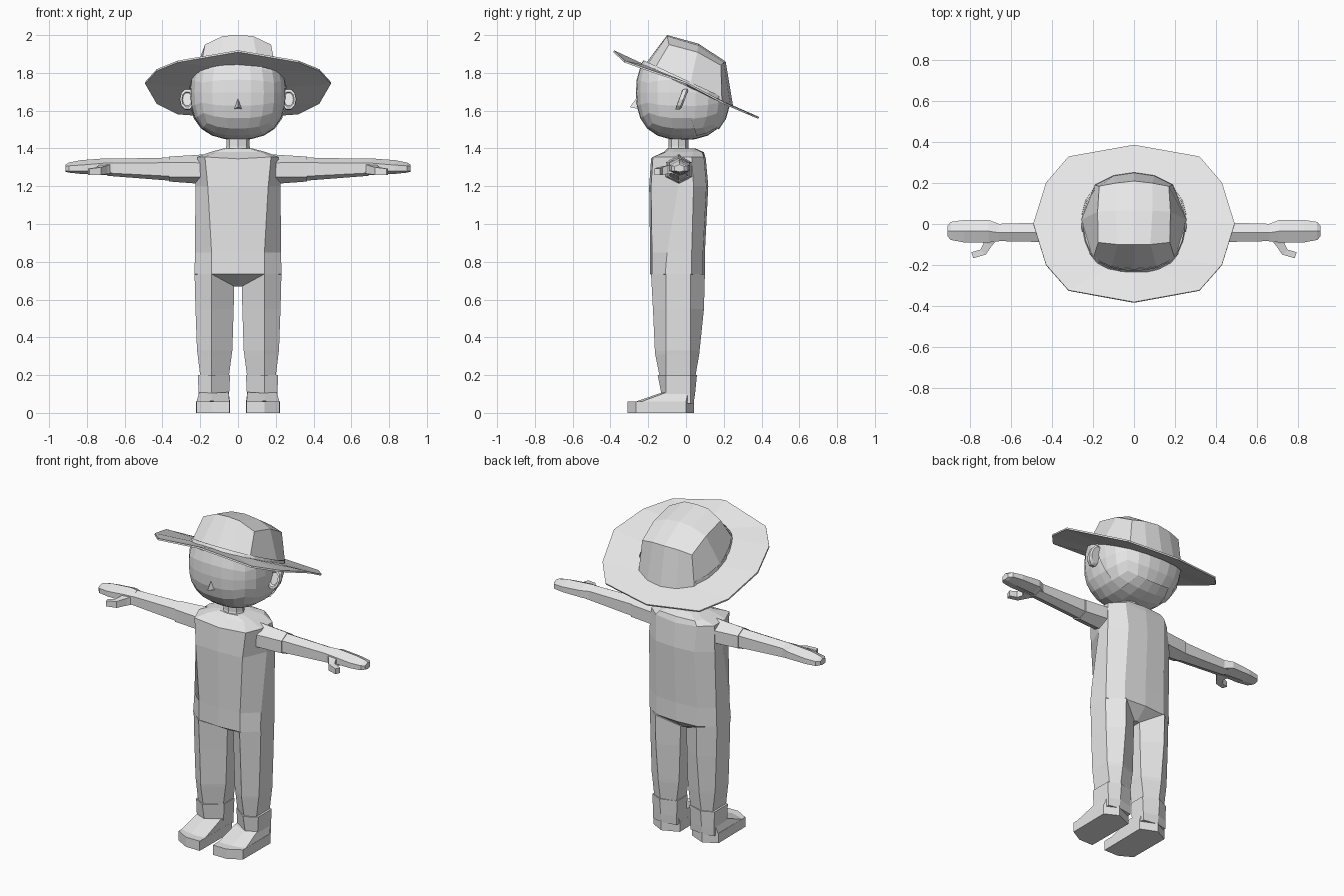
import bpy, bmesh, math
from mathutils import Vector

if "Cube" in bpy.data.objects:
    bpy.data.objects.remove(bpy.data.objects["Cube"])

grey = bpy.data.materials.new("light_grey")
grey.diffuse_color = (0.8, 0.8, 0.8, 1)
grey.use_nodes = True
grey.node_tree.nodes["Principled BSDF"].inputs["Base Color"].default_value = grey.diffuse_color


def finish(name, bm, mirror=False):
    """Turn a bmesh into a named flat-shaded object."""
    bmesh.ops.recalc_face_normals(bm, faces=bm.faces)
    me = bpy.data.meshes.new(name)
    bm.to_mesh(me)
    bm.free()
    me.materials.append(grey)
    ob = bpy.data.objects.new(name, me)
    bpy.context.collection.objects.link(ob)
    if mirror:
        ob.modifiers.new("mirror", 'MIRROR')
    return ob


def loft(name, rings, mirror=False, cap_start=True, cap_end=True):
    """Skin equal-length rings of points, closing the ends."""
    bm = bmesh.new()
    rows = [[bm.verts.new(p) for p in r] for r in rings]
    n = len(rows[0])
    for a, b in zip(rows, rows[1:]):
        for i in range(n):
            j = (i + 1) % n
            bm.faces.new((a[i], a[j], b[j], b[i]))
    if cap_start:
        bm.faces.new(rows[0])
    if cap_end:
        bm.faces.new(rows[-1])
    return finish(name, bm, mirror)


def sym(half):
    """Complete a half ring that runs from front centre to back centre."""
    return half + [(-x, y, z) for x, y, z in half[-2:0:-1]]


# torso: front panel, chamfers, flat sides and back, wedge down to the crotch
def torso_ring(z, fx, yf, ox, y1, y2, bx, yb, dz=0):
    return sym([(0, yf, z), (fx, yf + .01, z + dz), (ox, y1, z + dz), (ox, y2, z + dz),
                (bx, yb - .01, z + dz), (0, yb, z)])


loft("torso", [
    torso_ring(.67, .015, -.08, .02, -.07, .02, .015, .03),
    torso_ring(.735, .14, -.19, .23, -.11, .03, .14, .10),
    torso_ring(.85, .14, -.19, .228, -.10, .03, .14, .10),
    torso_ring(1.2, .16, -.195, .225, -.04, .04, .13, .118),
    torso_ring(1.345, .175, -.185, .215, -.08, .03, .14, .105, .01),
    torso_ring(1.38, .12, -.12, .15, -.07, .04, .12, .095),
    torso_ring(1.40, .06, -.10, .075, -.06, .01, .06, .05)])

# neck
def oval(cx, cy, z, rx, ry, n=8):
    return [(cx + rx * math.cos(math.tau * i / n), cy + ry * math.sin(math.tau * i / n), z)
            for i in range(n)]


loft("neck", [oval(0, -.04, 1.38, .07, .06), oval(0, -.04, 1.41, .062, .052),
              oval(0, -.04, 1.50, .062, .052)])

# legs: six sided, with a hem band above the ankle
def leg_ring(z, xi, xo, yf, yb, lift=0):
    return [(xi, -.075, z - lift), (.14, yf, z), (xo, -.105, z), (xo, .025, z),
            (.14, yb, z), (xi, .025, z - lift)]


loft("leg", [leg_ring(.735, .02, .23, -.185, .10, .065), leg_ring(.55, .023, .225, -.175, .095),
             leg_ring(.33, .03, .217, -.165, .072), leg_ring(.31, .033, .214, -.163, .07),
             leg_ring(.195, .048, .2, -.14, .05)], True)
loft("ankle_cuff", [leg_ring(.20, .042, .213, -.15, .058),
                    leg_ring(.10, .047, .208, -.13, .048),
                    leg_ring(.05, .047, .208, -.13, .04)], True)

# shoes: flat sole with an angled toe, sloping up to the ankle
def shoe_ring(z, toe):
    return [(.045, toe, z), (.14, toe, z), (.22, toe + .045, z), (.222, .0, z),
            (.14, .042, z), (.042, .0, z)]


loft("shoe", [shoe_ring(0, -.31), shoe_ring(.06, -.31)], True)
loft("shoe_top", [
    [(.045, -.26, .058), (.14, -.26, .062), (.22, -.24, .058), (.22, .0, .058),
     (.14, .042, .058), (.042, .0, .058)],
    [(.05, -.10, .11), (.14, -.135, .105), (.205, -.10, .11), (.205, .01, .11),
     (.14, .045, .11), (.05, .01, .11)]], True)

# arms: six sided sections along x, with a short wider sleeve
def arm_ring(x, top, bottom, y0, y1, up, low):
    m = (y0 + y1) / 2
    return [(x, m, top), (x, y0, up), (x, y0, low), (x, m, bottom), (x, y1, low), (x, y1, up)]


loft("sleeve", [arm_ring(.16, 1.37, 1.205, -.11, .035, 1.32, 1.25),
                arm_ring(.23, 1.365, 1.215, -.105, .03, 1.325, 1.25),
                arm_ring(.365, 1.357, 1.225, -.095, .015, 1.325, 1.25)], True)
loft("forearm", [arm_ring(.34, 1.352, 1.228, -.09, .01, 1.325, 1.252),
                 arm_ring(.69, 1.345, 1.255, -.083, .0, 1.322, 1.27)], True)
loft("hand", [arm_ring(.66, 1.347, 1.255, -.085, .0, 1.322, 1.272),
              arm_ring(.71, 1.347, 1.26, -.09, .02, 1.322, 1.28),
              arm_ring(.83, 1.338, 1.265, -.09, .02, 1.312, 1.28),
              arm_ring(.895, 1.325, 1.272, -.078, .01, 1.308, 1.28),
              arm_ring(.912, 1.315, 1.276, -.06, -.01, 1.305, 1.282)], True)

# thumbs: bent forward then outward
def thumb_ring(ax, ay, bx, by, z0, z1):
    return [(ax, ay, z0), (bx, by, z0), (bx, by, z1), (ax, ay, z1)]


loft("thumb", [thumb_ring(.66, -.07, .75, -.07, 1.27, 1.32),
               thumb_ring(.69, -.10, .735, -.095, 1.265, 1.31),
               thumb_ring(.725, -.15, .75, -.125, 1.26, 1.30),
               thumb_ring(.785, -.167, .795, -.138, 1.26, 1.293)], True)

# hat brim plane, tilted down toward the back
SLOPE = -.464
def brim_z(y):
    return 1.737 + SLOPE * y


PLANE_NO = Vector((0, -SLOPE, 1)).normalized()

# head: rounded cube cut off inside the hat
CENTRE = Vector((0, -.018, 1.695))
def head_mesh(scale):
    bm = bmesh.new()
    bmesh.ops.create_cube(bm, size=2)
    bmesh.ops.subdivide_edges(bm, edges=bm.edges[:], cuts=5, use_grid_fill=True)
    for v in bm.verts:
        d = Vector([math.tan(c * math.pi / 4.4) for c in v.co])
        r = sum(abs(c) ** 2.5 for c in d) ** (-1 / 2.5)
        v.co = CENTRE + Vector((d.x * .253, d.y * .247, d.z * .25)) * r * scale
    bmesh.ops.bisect_plane(bm, geom=bm.verts[:] + bm.edges[:] + bm.faces[:],
                           plane_co=(0, 0, brim_z(0) + .025), plane_no=PLANE_NO,
                           clear_outer=True)
    return bm


finish("head", head_mesh(1))

# hair: thin shell over the back of the head with a fringe at the forehead
bm = head_mesh(1.025)
side_no = Vector((0, 1, .3)).normalized()
for co, no in (((0, .015, 1.60), side_no), ((0, 0, 1.825), Vector((0, 0, 1)))):
    bmesh.ops.bisect_plane(bm, geom=bm.verts[:] + bm.edges[:] + bm.faces[:],
                           plane_co=co, plane_no=no)
drop = []
for f in bm.faces:
    c = f.calc_center_median()
    back = (c - Vector((0, .015, 1.60))).dot(side_no) > 0 and c.z > 1.49
    if not (back or c.z > 1.825):
        drop.append(f)
bmesh.ops.delete(bm, geom=drop, context='FACES')
hair = finish("hair", bm)

# ears: upright discs with a raised rim, leaning back
def ear_ring(y, s):
    return [(.268 + .042 * s * math.cos(a), y + .022 * s * math.sin(a),
             1.66 + .058 * s * math.sin(a)) for a in [math.tau * i / 10 for i in range(10)]]


loft("ear", [ear_ring(-.028, .6), ear_ring(-.038, .72), ear_ring(-.036, .95),
             ear_ring(-.015, 1), ear_ring(-.006, .8)], True)

# nose: small pyramid
loft("nose", [[(-.02, -.255, 1.61), (.02, -.255, 1.61), (0, -.255, 1.675)],
              [(-.003, -.295, 1.618), (.003, -.295, 1.618), (0, -.293, 1.625)]])

# hat crown: side walls rising to a rectangular, ridged top
base = [(0, -.22), (.11, -.21), (.2, -.17), (.257, .02), (.19, .19), (.1, .235), (0, .25)]
top = [(0, -.10, 2.0), (.08, -.10, 1.995), (.175, -.09, 1.95), (.178, .06, 1.91),
       (.17, .185, 1.84), (.09, .20, 1.855), (0, .21, 1.86)]
crown_base = sym([(x, y, brim_z(y)) for x, y in base])
loft("hat_crown", [crown_base, sym(top)], False, False, False)

bm = bmesh.new()
rows = [top[:3], [(0, .065, 1.955), (.09, .065, 1.945), top[3]], [top[6], top[5], top[4]]]
grid = [[bm.verts.new(p) for p in [(-x, y, z) for x, y, z in r[:0:-1]] + r] for r in rows]
for a, b in zip(grid, grid[1:]):
    for i in range(4):
        bm.faces.new((a[i], a[i + 1], b[i + 1], b[i]))
finish("hat_top", bm)

# hat brim: wide twelve sided sheet, drooping slightly at the front corners
outer = [(0, -.383, 1.915), (.32, -.325, 1.86), (.43, -.2, 1.815), (.492, 0, 1.747),
         (.43, .2, 1.64), (.32, .328, 1.585), (0, .385, 1.562)]
brim = loft("hat_brim", [crown_base, sym(outer)], False, False, False)
solid = brim.modifiers.new("thickness", 'SOLIDIFY')
solid.thickness = .01
solid.offset = 0
